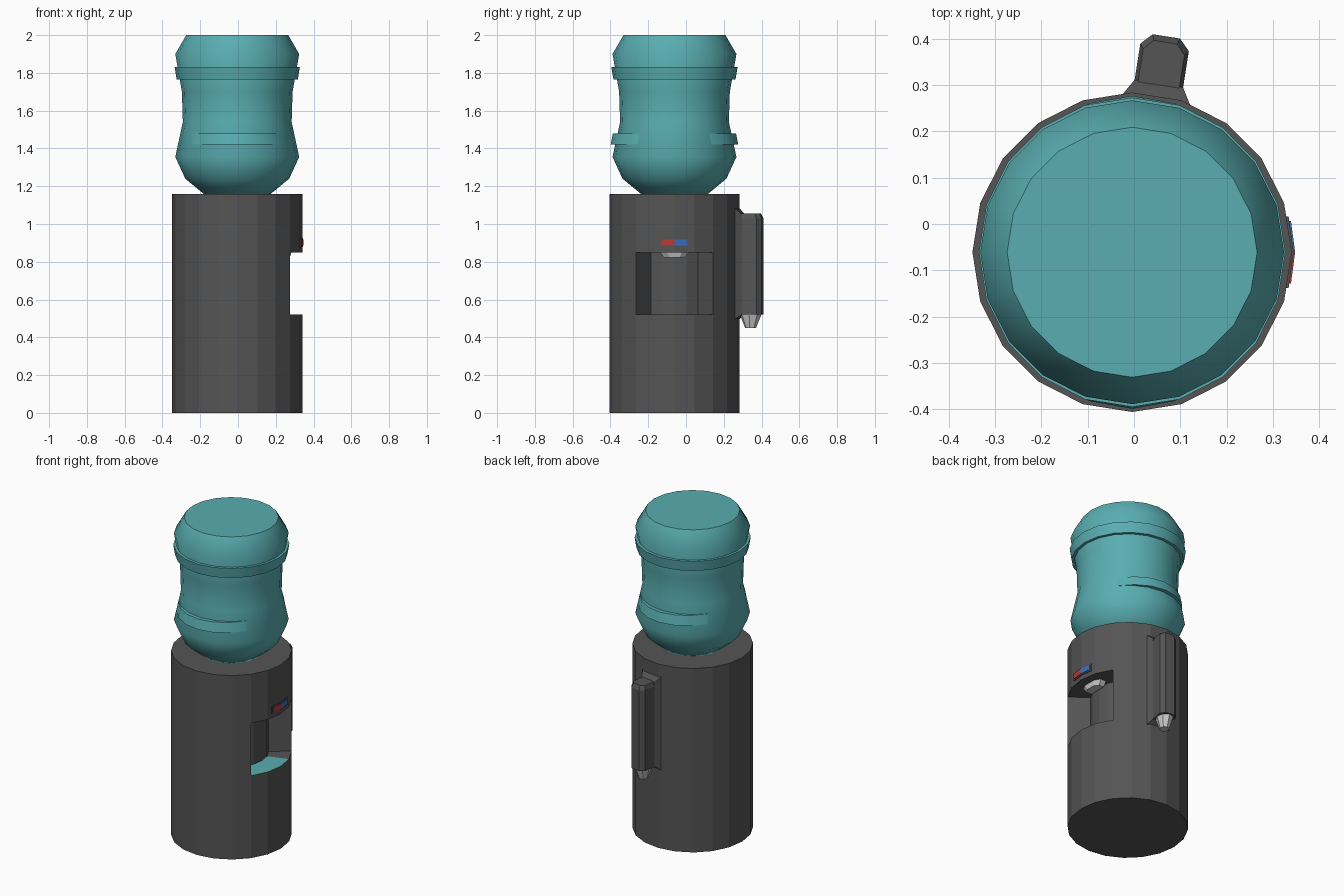
import bpy, bmesh
from math import cos, sin, radians, pi

if "Cube" in bpy.data.objects:
    bpy.data.objects.remove(bpy.data.objects["Cube"])

CX, CY, R, N = -0.004, -0.061, 0.345, 20


def material(name, rgb):
    m = bpy.data.materials.new(name)
    m.diffuse_color = (*rgb, 1)
    m.use_nodes = True
    m.node_tree.nodes["Principled BSDF"].inputs["Base Color"].default_value = m.diffuse_color
    return m


TEAL = material("teal", (0.10, 0.42, 0.44))
DARK = material("dark_grey", (0.09, 0.09, 0.09))
RED = material("red", (0.50, 0.04, 0.04))
BLUE = material("blue", (0.04, 0.16, 0.50))


def finish(name, bm, *mats):
    bmesh.ops.remove_doubles(bm, verts=bm.verts, dist=1e-5)
    bmesh.ops.recalc_face_normals(bm, faces=bm.faces)
    me = bpy.data.meshes.new(name)
    bm.to_mesh(me)
    bm.free()
    for m in mats:
        me.materials.append(m)
    ob = bpy.data.objects.new(name, me)
    ob.location = (CX, CY, 0)
    bpy.context.collection.objects.link(ob)
    return ob


def loft(name, rings, *mats):
    """Skin equal-length rings of points and cap both ends."""
    bm = bmesh.new()
    vs = [[bm.verts.new(p) for p in ring] for ring in rings]
    n = len(rings[0])
    for a, b in zip(vs, vs[1:]):
        for i in range(n):
            j = (i + 1) % n
            bm.faces.new((a[i], a[j], b[j], b[i]))
    bm.faces.new(vs[0])
    bm.faces.new(vs[-1])
    return finish(name, bm, *mats)


def circle(rx, ry, z, n=N):
    return [(rx * cos(2 * pi * i / n), ry * sin(2 * pi * i / n), z) for i in range(n)]


def smooth(ob, angle):
    bpy.ops.object.select_all(action='DESELECT')
    ob.select_set(True)
    bpy.context.view_layer.objects.active = ob
    bpy.ops.object.shade_smooth_by_angle(angle=radians(angle))


# Cabinet: faceted cylinder with a four-facet recess on the +x side
bm = bmesh.new()
Z0, Z1, Z2, Z3, RI = 0, 0.52, 0.85, 1.16, 0.213


def pt(k, r, z):
    a = 2 * pi * k / N
    return (r * cos(a), r * sin(a), z)


def face(pts, mi=0):
    bm.faces.new([bm.verts.new(p) for p in pts]).material_index = mi


for k in range(-2, N - 2):
    recess = k < 2
    for za, zb in ((Z0, Z1), (Z1, Z2), (Z2, Z3)):
        r = RI if recess and za == Z1 else R
        face([pt(k, r, za), pt(k + 1, r, za), pt(k + 1, r, zb), pt(k, r, zb)])
    if recess:
        for z in (Z1, Z2):
            face([pt(k, RI, z), pt(k, R, z), pt(k + 1, R, z), pt(k + 1, RI, z)],
                 1 if z == Z1 and k < 1 else 0)
for k in (-2, 2):
    face([pt(k, RI, Z1), pt(k, R, Z1), pt(k, R, Z2), pt(k, RI, Z2)])
for z in (Z0, Z3):
    face([pt(k, R, z) for k in range(-2, N - 2)])
finish("cabinet", bm, DARK, TEAL)

# Water bottle and its two hoops (the lower one is squeezed in x)
profile = [(0.172, 1.155), (0.275, 1.24), (0.328, 1.355), (0.288, 1.54),
           (0.293, 1.70), (0.328, 1.90), (0.27, 2.0)]
smooth(loft("bottle", [circle(r, r, z) for r, z in profile], TEAL), 50)
smooth(loft("upper_hoop", [circle(0.321, 0.323, 1.765), circle(0.331, 0.334, 1.83)], TEAL), 40)
smooth(loft("lower_hoop", [circle(0.298, 0.338, 1.42), circle(0.288, 0.326, 1.48)], TEAL), 40)


# Tap indicator panel with red and blue halves
def slab(name, outline, z0, z1, *mats):
    loft(name, [[(x, y, z) for x, y in outline] for z in (z0, z1)], *mats)


slab("indicator_panel", [(0.31, -0.077), (0.338, -0.077), (0.349, 0),
                         (0.338, 0.077), (0.31, 0.077)], 0.878, 0.926, DARK)
for name, s, m in (("hot_button", -1, RED), ("cold_button", 1, BLUE)):
    slab(name, [(0.32, 0), (0.352, 0), (0.343, s * 0.068), (0.32, s * 0.068)],
         0.886, 0.918, m)

# Spout hanging from the recess ceiling
loft("spout", [[(0.225, -w, z), (x - 0.02, -w, z), (x, -w / 2, z), (x, w / 2, z),
                (x - 0.02, w, z), (0.225, w, z)]
               for w, x, z in ((0.077, 0.287, 0.851), (0.055, 0.278, 0.822))])

# Cup dispenser on one rear facet, built in (tangent, radial, height)
A = radians(81)


def rear(t, r, z):
    return (r * cos(A) + t * sin(A), r * sin(A) - t * cos(A), z)


loft("dispenser_plate", [[rear(-w, r, a), rear(w, r, a), rear(w, r, b), rear(-w, r, b)]
                         for w, r, a, b in ((0.073, 0.335, 0.495, 1.085),
                                            (0.053, 0.369, 0.52, 1.052))], DARK)
tube = [(-0.053, 0.345), (-0.053, 0.448), (-0.03, 0.472),
        (0.03, 0.472), (0.053, 0.448), (0.053, 0.345)]
loft("dispenser_tube", [[rear(t * s, 0.345 + (r - 0.345) * q, z) for t, r in tube]
                        for s, q, z in ((1, 1, 0.52), (1, 1, 1.03), (0.85, 0.9, 1.055))], DARK)
loft("paper_cup", [[rear(x, 0.408 + y, z)
                    for x, y, z in circle(a, b, h, 8)]
                   for a, b, h in ((0.05, 0.06, 0.525), (0.028, 0.029, 0.45))])
